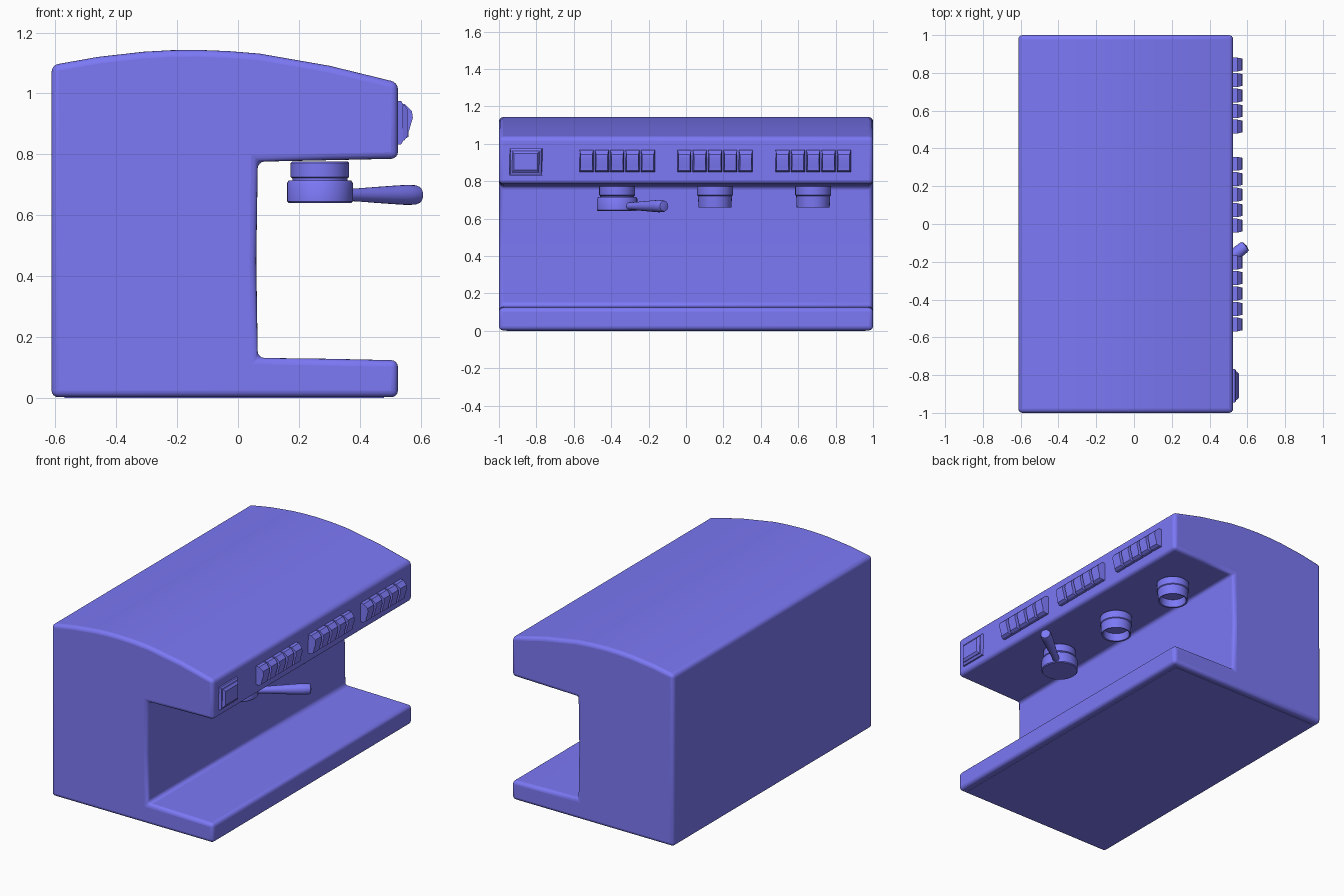
import bpy, bmesh, math
from mathutils import Vector, Matrix

if "Cube" in bpy.data.objects:
    bpy.data.objects.remove(bpy.data.objects["Cube"])

# Blue enamel used on every part
blue = bpy.data.materials.new("blue_enamel")
blue.diffuse_color = (0.20, 0.19, 0.92, 1)
blue.use_nodes = True
blue.node_tree.nodes["Principled BSDF"].inputs["Base Color"].default_value = blue.diffuse_color


def finish(name, bm, bevel=0, segments=3, angle=40):
    bmesh.ops.remove_doubles(bm, verts=bm.verts, dist=1e-5)
    bmesh.ops.recalc_face_normals(bm, faces=bm.faces)
    me = bpy.data.meshes.new(name)
    bm.to_mesh(me)
    bm.free()
    me.materials.append(blue)
    ob = bpy.data.objects.new(name, me)
    bpy.context.collection.objects.link(ob)
    if bevel:
        mod = ob.modifiers.new("soft_edges", 'BEVEL')
        mod.width = bevel
        mod.segments = segments
        mod.limit_method = 'ANGLE'
        mod.angle_limit = math.radians(30)
    bpy.ops.object.select_all(action='DESELECT')
    ob.select_set(True)
    bpy.context.view_layer.objects.active = ob
    bpy.ops.object.shade_smooth_by_angle(angle=math.radians(angle))
    return ob


def extrude_xz(name, pts, y0, y1, taper=0, taper_x=0, **kw):
    """Extrude an x-z outline along y; taper pinches points beyond taper_x."""
    bm = bmesh.new()
    rows = []
    for y, s in ((y0, 1), (y1, -1)):
        rows.append([bm.verts.new((x, y + (s * taper if x > taper_x else 0), z)) for x, z in pts])
    bm.faces.new(rows[0])
    bm.faces.new(rows[1][::-1])
    n = len(pts)
    for i in range(n):
        j = (i + 1) % n
        bm.faces.new((rows[0][i], rows[0][j], rows[1][j], rows[1][i]))
    return finish(name, bm, **kw)


def lathe(name, profile, matrix, steps=32, **kw):
    """Spin an (r, z) outline around local z, then place it."""
    bm = bmesh.new()
    vs = [bm.verts.new((r, 0, z)) for r, z in profile]
    es = [bm.edges.new(p) for p in zip(vs, vs[1:])]
    bmesh.ops.spin(bm, geom=vs + es, cent=(0, 0, 0), axis=(0, 0, 1),
                   angle=math.tau, steps=steps, use_duplicate=False)
    bmesh.ops.remove_doubles(bm, verts=bm.verts, dist=1e-5)
    bm.transform(matrix)
    return finish(name, bm, **kw)


# C-shaped housing with domed top
body = [(-0.612, 0.003), (0.525, 0.003), (0.525, 0.124), (0.30, 0.129), (0.065, 0.132),
        (0.060, 0.45), (0.065, 0.776), (0.30, 0.781), (0.525, 0.786), (0.525, 1.036),
        (0.30, 1.091), (0.07, 1.131), (-0.03, 1.139), (-0.13, 1.143), (-0.22, 1.142),
        (-0.31, 1.137), (-0.46, 1.120), (-0.612, 1.093)]
extrude_xz("housing", body, -1, 1, bevel=0.022, segments=4)
extrude_xz("base_plate", [(-0.57, 0), (0.48, 0), (0.48, 0.02), (-0.57, 0.02)], -0.96, 0.96)

# Brew heads: stepped hollow cups under the overhang
group_y = (-0.368, 0.155, 0.68)
HEAD_X = 0.269
head = [(0, 0.71), (0.075, 0.71), (0.079, 0.662), (0.088, 0.660), (0.091, 0.722),
        (0.096, 0.726), (0.096, 0.772), (0.092, 0.776), (0, 0.776)]
for k, y in enumerate(group_y):
    lathe(f"brew_head_{k + 1}", head, Matrix.Translation((HEAD_X, y, 0)))

# Filter holder with its handle, on the first head
basket = [(0, 0.641), (0.103, 0.641), (0.108, 0.646), (0.108, 0.706), (0.102, 0.715),
          (0.085, 0.715)]
lathe("filter_holder", basket, Matrix.Translation((HEAD_X, group_y[0], 0)))
grip = [(0, 0.09), (0.020, 0.09), (0.021, 0.15), (0.026, 0.23), (0.031, 0.32),
        (0.033, 0.36), (0.032, 0.395), (0.028, 0.408), (0, 0.414)]
direction = Vector((math.cos(math.radians(38)), math.sin(math.radians(38)), 0))
place = Matrix.Translation((HEAD_X, group_y[0], 0.667)) @ direction.to_track_quat('Z', 'Y').to_matrix().to_4x4()
lathe("holder_handle", grip, place, steps=20)

# Three rows of five rocker buttons
key = [(0.51, 0.849), (0.545, 0.849), (0.560, 0.858), (0.560, 0.873), (0.574, 0.920),
       (0.571, 0.942), (0.547, 0.966), (0.51, 0.966)]
for k, y in enumerate(group_y):
    for i in range(5):
        c = y + (i - 2) * 0.082
        extrude_xz(f"button_{k + 1}_{i + 1}", key, c - 0.037, c + 0.037,
                   taper=0.006, taper_x=0.55, angle=25)

# Power switch: frame and raised rocker
frame = [(0.51, 0.832), (0.535, 0.832), (0.541, 0.842), (0.541, 0.966), (0.535, 0.976), (0.51, 0.976)]
extrude_xz("switch_frame", frame, -0.945, -0.768, taper=0.008, taper_x=0.538, angle=20)
rocker = [(0.53, 0.846), (0.546, 0.846), (0.557, 0.860), (0.557, 0.948), (0.546, 0.962), (0.53, 0.962)]
extrude_xz("power_switch", rocker, -0.931, -0.782, taper=0.012, taper_x=0.55, angle=20)
